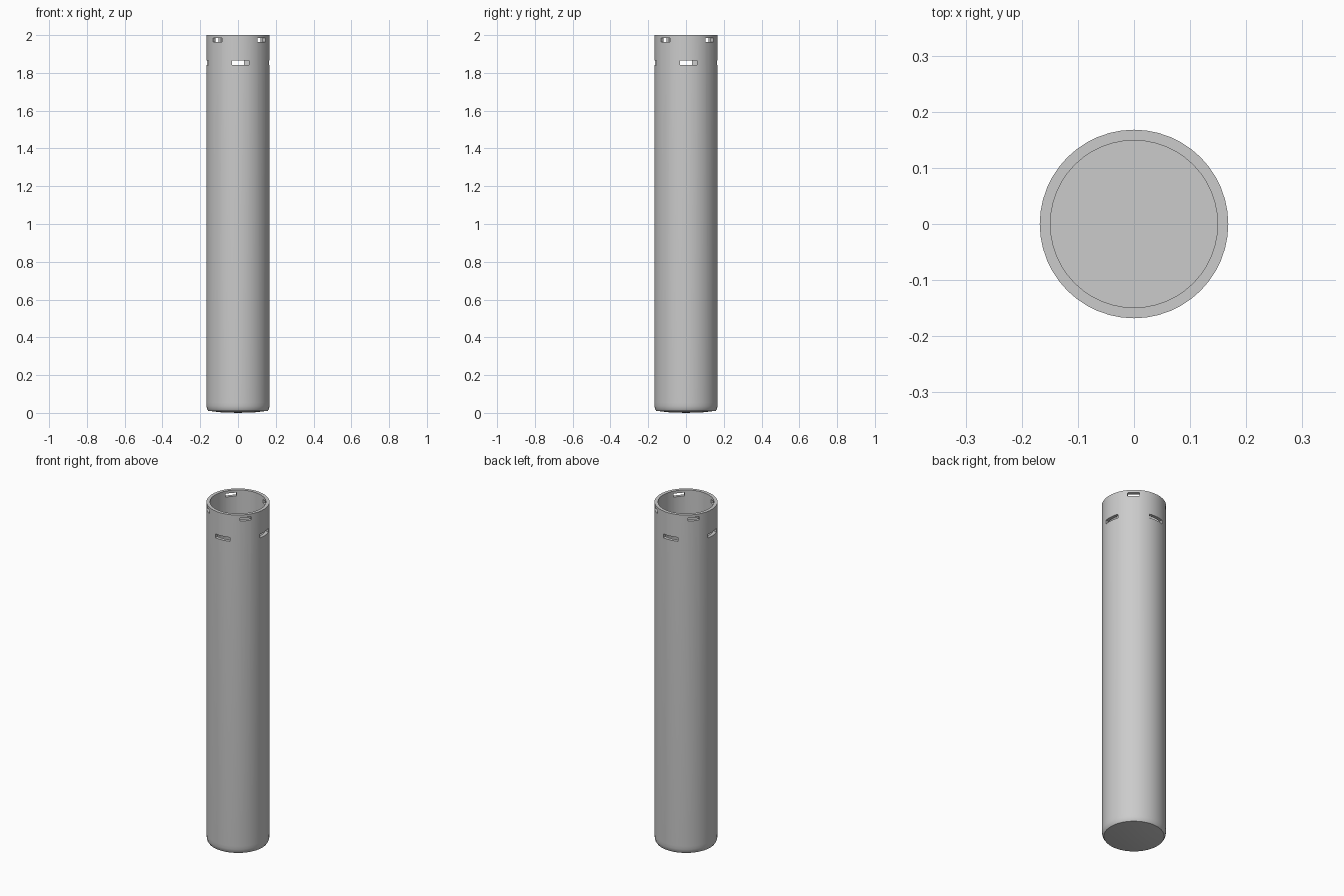
import bpy, bmesh, math
from mathutils import Matrix, Vector

if "Cube" in bpy.data.objects:
    bpy.data.objects.remove(bpy.data.objects["Cube"])

SEG = 48

# Tube with closed, slightly domed bottom: profile of (radius, height)
profile = [(0, 0), (0.09, 0.003), (0.158, 0.011), (0.164, 0.02), (0.167, 0.036), (0.168, 0.055),
           (0.168, 2.0), (0.149, 2.0), (0.149, 0.03), (0, 0.03)]
bm = bmesh.new()
verts = [bm.verts.new((r, 0, z)) for r, z in profile]
edges = [bm.edges.new(p) for p in zip(verts, verts[1:])]
bmesh.ops.spin(bm, geom=verts + edges, cent=(0, 0, 0), axis=(0, 0, 1),
               angle=2 * math.pi, steps=SEG, use_duplicate=False)
bmesh.ops.remove_doubles(bm, verts=bm.verts, dist=1e-5)
bmesh.ops.recalc_face_normals(bm, faces=bm.faces)
mesh = bpy.data.meshes.new("tube")
bm.to_mesh(mesh)
bm.free()
tube = bpy.data.objects.new("tube", mesh)
bpy.context.collection.objects.link(tube)


def add_slot(bm, angle, x0, x1, z0, z1):
    # Box through the wall on the front side, turned about the tube axis
    size = Vector((x1 - x0, 0.14, z1 - z0))
    centre = Vector(((x0 + x1) / 2, -0.15, (z0 + z1) / 2))
    m = (Matrix.Rotation(angle, 4, 'Z') @ Matrix.Translation(centre)
         @ Matrix.Diagonal(size.to_4d()))
    bmesh.ops.create_cube(bm, size=1, matrix=m)


# Slot cutters: wide lower ring, short upper ring turned by 45 degrees
bm = bmesh.new()
for i in range(4):
    a = i * math.pi / 2
    add_slot(bm, a, -0.032, 0.058, 1.843, 1.866)
    add_slot(bm, a + math.pi / 4, -0.019, 0.042, 1.964, 1.984)
cut_mesh = bpy.data.meshes.new("slot_cutters")
bm.to_mesh(cut_mesh)
bm.free()
cutter = bpy.data.objects.new("slot_cutters", cut_mesh)
bpy.context.collection.objects.link(cutter)
cutter.hide_render = True

# Cut the slots, then drop the helper
bpy.context.view_layer.objects.active = tube
tube.select_set(True)
mod = tube.modifiers.new("slots", 'BOOLEAN')
mod.operation = 'DIFFERENCE'
mod.solver = 'EXACT'
mod.object = cutter
bpy.ops.object.modifier_apply(modifier=mod.name)
bpy.data.objects.remove(cutter)

bpy.ops.object.shade_smooth_by_angle(angle=math.radians(35))
